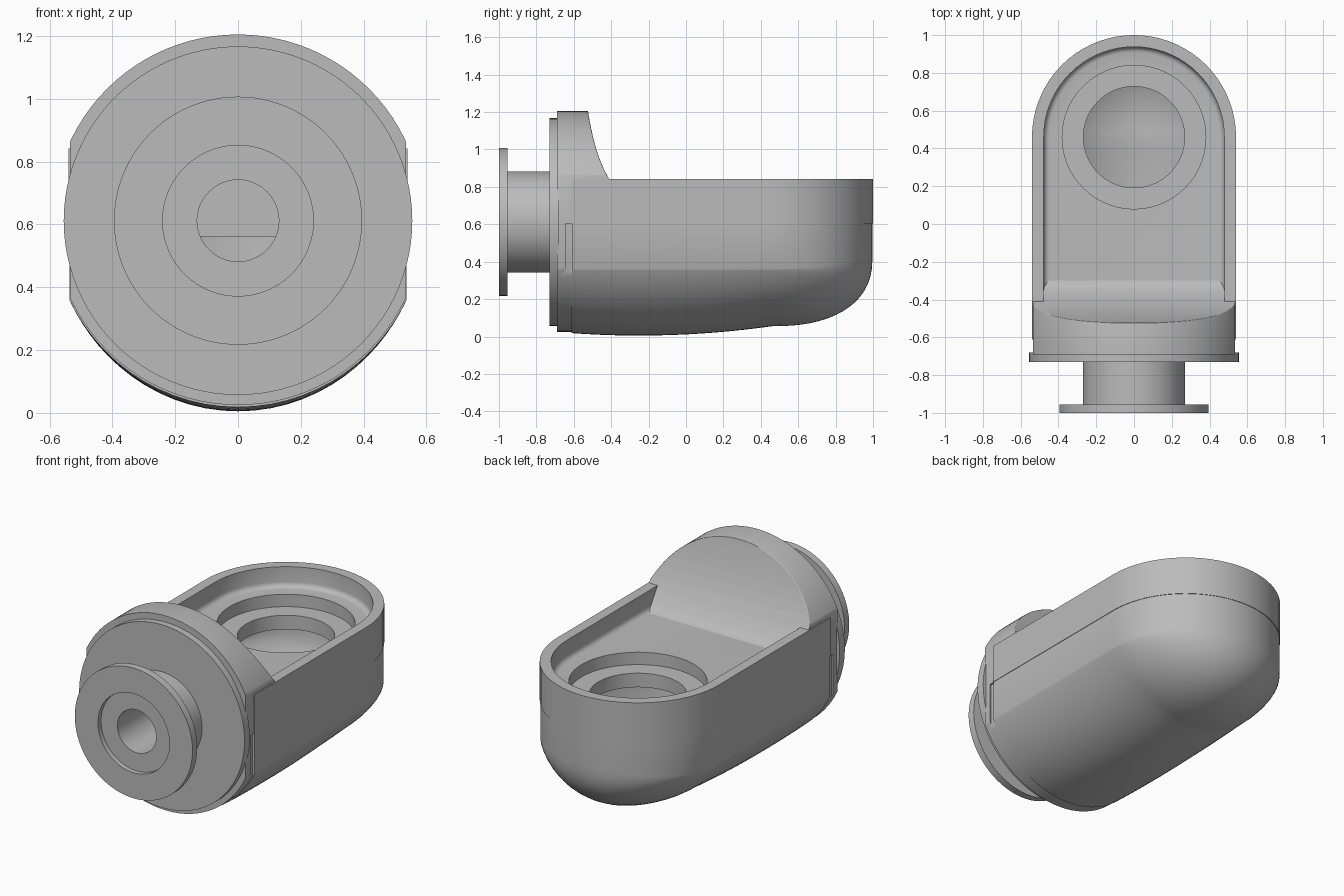
import bpy, bmesh, math
from mathutils import Matrix, Vector

if "Cube" in bpy.data.objects:
    bpy.data.objects.remove(bpy.data.objects["Cube"])

grey = bpy.data.materials.new("plain grey")
grey.use_nodes = True
grey.diffuse_color = (0.5, 0.5, 0.5, 1)
grey.node_tree.nodes["Principled BSDF"].inputs["Base Color"].default_value = (0.5, 0.5, 0.5, 1)

REAR = 0.46      # centre of the rounded rear end
AXIS = 0.612     # height of the mounting axis


def finish(name, bm):
    bmesh.ops.recalc_face_normals(bm, faces=bm.faces)
    me = bpy.data.meshes.new(name)
    bm.to_mesh(me)
    bm.free()
    me.materials.append(grey)
    ob = bpy.data.objects.new(name, me)
    bpy.context.collection.objects.link(ob)
    return ob


def boolean(ob, cutter, operation="DIFFERENCE"):
    mod = ob.modifiers.new("cut", "BOOLEAN")
    mod.operation, mod.object, mod.solver = operation, cutter, "EXACT"
    bpy.context.view_layer.objects.active = ob
    bpy.ops.object.modifier_apply(modifier=mod.name)


def smooth(ob):
    bpy.ops.object.select_all(action="DESELECT")
    ob.select_set(True)
    bpy.context.view_layer.objects.active = ob
    bpy.ops.object.shade_smooth_by_angle(angle=math.radians(32))


def prism(name, points, offset):
    """Extrude a closed 3D polygon along an offset."""
    bm = bmesh.new()
    face = bm.faces.new([bm.verts.new(p) for p in points])
    ext = bmesh.ops.extrude_face_region(bm, geom=[face])
    moved = [v for v in ext["geom"] if isinstance(v, bmesh.types.BMVert)]
    bmesh.ops.translate(bm, verts=moved, vec=offset)
    return finish(name, bm)


def cylinder(name, radius, centre, depth, along_y=False):
    bm = bmesh.new()
    turn = Matrix.Rotation(math.pi / 2, 4, "X") if along_y else Matrix()
    bmesh.ops.create_cone(bm, cap_ends=True, segments=96, radius1=radius, radius2=radius,
                          depth=depth, matrix=Matrix.Translation(centre) @ turn)
    return finish(name, bm)


def box(name, size, centre):
    bm = bmesh.new()
    bmesh.ops.create_cube(bm, size=1, matrix=Matrix.Translation(centre) @ Matrix.Diagonal((*size, 1)))
    return finish(name, bm)


def outline(half, front, steps=36, straight=14):
    """Plan outline with a round rear: (spine point, edge point, rear angle)."""
    side = [front + (REAR - front) * i / straight for i in range(straight)]
    rows = [((0, y), (half, y), 0) for y in side]
    for i in range(steps + 1):
        a = math.pi * i / steps
        rows.append(((0, REAR), (half * math.cos(a), REAR + half * math.sin(a)), a))
    return rows + [((0, y), (-half, y), 0) for y in reversed(side)]


def hull(name, half, front, lift, top, seam=None):
    """Solid with a round rear and a keel-shaped, rising underside."""
    bm = bmesh.new()
    grid, count = [], 16
    for (sx, sy), (ex, ey), a in outline(half, front):
        row = []
        keel = 0.005 + 0.05 * ((sy + 0.25) / 0.71) ** 2
        round_end = math.sin(a) ** 2
        rim = 0.36 + 0.06 * round_end
        for j in range(count + 1):
            t = math.sin(math.pi / 2 * j / count)
            arc = (math.sqrt(0.36 - 0.2916 * t * t) - 0.2615) / 0.3385
            dome = max(0, 1 - t ** 2.35) ** (1 / 2.35)
            drop = arc + (dome - arc) * round_end
            row.append((sx + (ex - sx) * t, sy + (ey - sy) * t, rim - (rim - keel) * drop + lift))
        if seam:
            out = 1.006
            row.append((ex, ey, seam))
            ex, ey = sx + (ex - sx) * out, sy + (ey - sy) * out
            row.append((ex, ey, seam))
        row.append((ex, ey, top))
        grid.append([bm.verts.new(p) for p in row])
    for r0, r1 in zip(grid, grid[1:]):
        for j in range(len(r0) - 1):
            bm.faces.new((r0[j], r0[j + 1], r1[j + 1], r1[j]))
    bm.faces.new([r[-1] for r in grid])
    bmesh.ops.remove_doubles(bm, verts=bm.verts, dist=0.0001)
    bmesh.ops.holes_fill(bm, edges=[e for e in bm.edges if e.is_boundary], sides=0)
    return finish(name, bm)


# Hollow body with a seam around it
body = hull("body", 0.537, -0.612, 0, 0.842, seam=0.605)
cavity = hull("cavity_cutter", 0.48, -0.57, 0.06, 0.56)

# Open tray in the top, with a rounded floor edge
tray = prism("tray_cutter", [(*edge, 0.72) for _, edge, _ in outline(0.478, -0.56)], (0, 0, 0.3))
bm = bmesh.new()
bm.from_mesh(tray.data)
low = [e for e in bm.edges if all(v.co.z < 0.73 for v in e.verts)]
bmesh.ops.bevel(bm, geom=low, offset=0.03, segments=4, profile=0.5, affect="EDGES")
bm.to_mesh(tray.data)
bm.free()

# Stepped round opening in the tray floor
counterbore = cylinder("counterbore_cutter", 0.38, (0, REAR, 0.72), 0.15)
opening = cylinder("opening_cutter", 0.268, (0, REAR, 0.6), 0.3)
bore = cylinder("bore_cutter", 0.13, (0, -0.65, AXIS), 0.3, along_y=True)
slots = [box("slot_cutter", (0.04, 0.035, 0.26), (s * 0.545, -0.628, 0.475)) for s in (-1, 1)]
for cutter in [cavity, tray, counterbore, opening, bore] + slots:
    boolean(body, cutter)

# Front hood: curved side profile trimmed to a circle and two flats
profile = [(-0.69, -0.1), (-0.6, -0.1), (-0.6, 0.68), (-0.3, 0.68), (-0.3, 0.72), (-0.325, 0.728),
           (-0.35, 0.75), (-0.41, 0.84), (-0.437, 0.89), (-0.462, 0.95), (-0.482, 1.01),
           (-0.498, 1.07), (-0.511, 1.13), (-0.522, 1.19), (-0.53, 1.3), (-0.69, 1.3)]
hood = prism("front_hood", [(-0.535, y, z) for y, z in profile], (1.07, 0, 0))
trim = cylinder("hood_trim", 0.59, (0, -0.4, 0.615), 1, along_y=True)
boolean(hood, trim, "INTERSECT")
bm = bmesh.new()
bm.from_mesh(hood.data)
crest = [e for e in bm.edges if len(e.link_faces) == 2 and e.calc_face_angle() > 0.8
         and all(v.co.z > 0.843 and v.co.y > -0.6 for v in e.verts)]
bmesh.ops.bevel(bm, geom=crest, offset=0.028, segments=4, profile=0.5, affect="EDGES", clamp_overlap=True)
bm.to_mesh(hood.data)
bm.free()
for cutter in [bore] + slots:
    boolean(hood, cutter)

# Flange, neck and knob turned in one piece
bm = bmesh.new()
turned = [(0.13, -0.68), (0.13, -0.97), (0.24, -0.97), (0.24, -1), (0.395, -1), (0.395, -0.955),
          (0.27, -0.955), (0.27, -0.73), (0.555, -0.73), (0.555, -0.68)]
ring = [bm.verts.new((r, y, AXIS)) for r, y in turned]
edges = [bm.edges.new((ring[i - 1], ring[i])) for i in range(len(ring))]
bmesh.ops.spin(bm, geom=ring + edges, cent=(0, 0, AXIS), axis=(0, 1, 0),
               angle=2 * math.pi, steps=96, use_merge=True)
bmesh.ops.remove_doubles(bm, verts=bm.verts, dist=0.0001)
mount = finish("mounting_knob", bm)

for cutter in [cavity, tray, counterbore, opening, bore, trim] + slots:
    bpy.data.objects.remove(cutter)
for part in (body, hood, mount):
    smooth(part)
